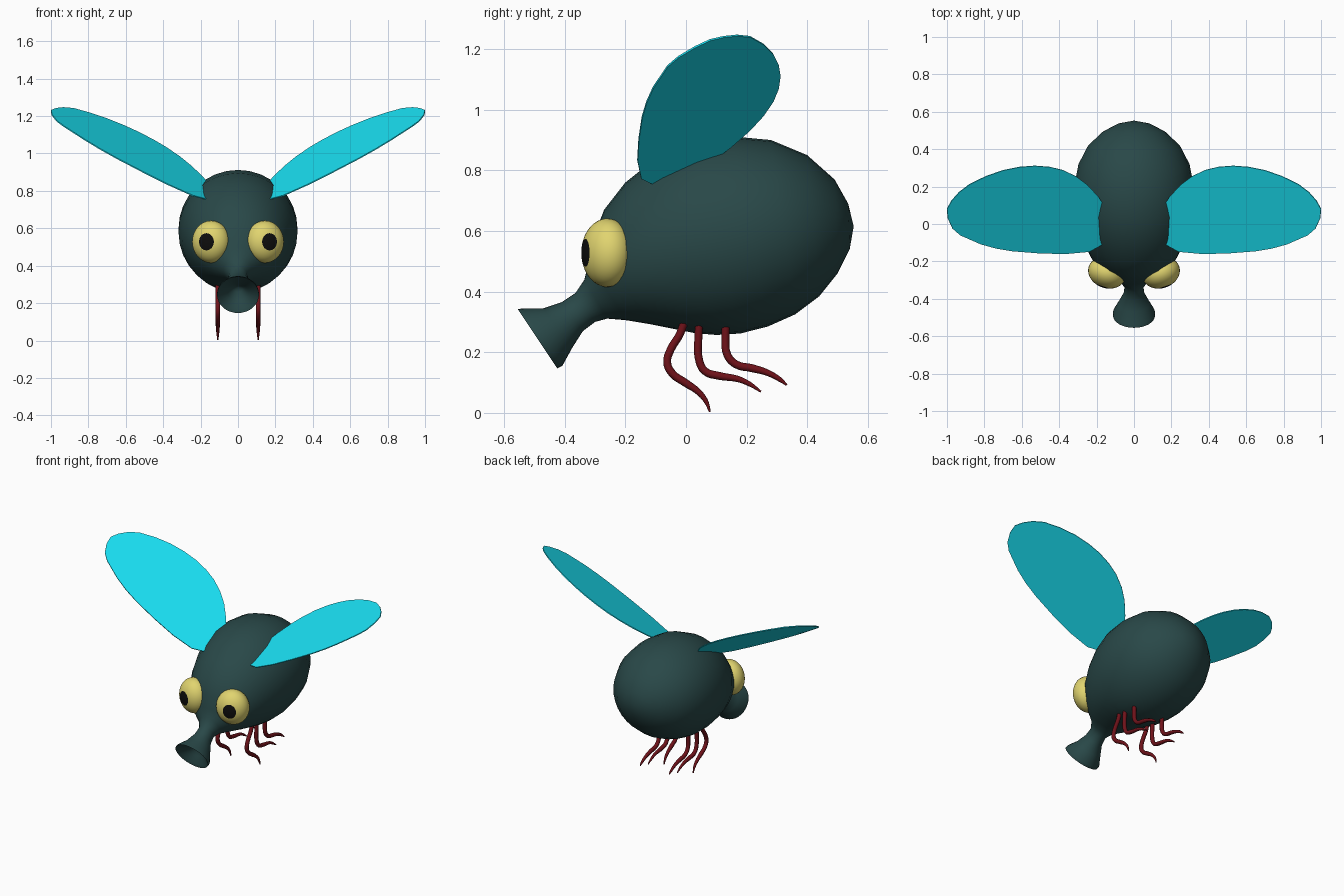
import bpy, bmesh
from math import cos, sin, pi, radians
from mathutils import Matrix, Vector

if "Cube" in bpy.data.objects:
    bpy.data.objects.remove(bpy.data.objects["Cube"])


def material(name, rgb):
    m = bpy.data.materials.new(name)
    m.diffuse_color = (*rgb, 1)
    m.use_nodes = True
    m.node_tree.nodes["Principled BSDF"].inputs["Base Color"].default_value = m.diffuse_color
    return m


BODY = material("dark_teal", (0.022, 0.065, 0.065))
WING = material("cyan", (0.01, 0.75, 0.9))
EYE = material("yellow", (0.75, 0.66, 0.16))
PUPIL = material("black", (0.004, 0.004, 0.004))
LEG = material("dark_red", (0.16, 0.006, 0.01))


def finish(bm, name, mats, smooth=None):
    bmesh.ops.recalc_face_normals(bm, faces=bm.faces)
    me = bpy.data.meshes.new(name)
    bm.to_mesh(me)
    bm.free()
    ob = bpy.data.objects.new(name, me)
    bpy.context.collection.objects.link(ob)
    for m in mats:
        me.materials.append(m)
    if smooth:
        bpy.ops.object.select_all(action='DESELECT')
        bpy.context.view_layer.objects.active = ob
        ob.select_set(True)
        bpy.ops.object.shade_smooth_by_angle(angle=radians(smooth))
    return ob


# Body and trunk: elliptical rings, each given as top y,z, bottom y,z, half width
rings = [
    (-.435, .295, -.41, .26, .025), (-.47, .305, -.41, .215, .055),
    (-.535, .333, -.427, .168, .098),
    (-.555, .342, -.425, .147, .112), (-.535, .345, -.408, .155, .112),
    (-.47, .345, -.375, .215, .083), (-.41, .365, -.34, .27, .056),
    (-.365, .395, -.30, .30, .05), (-.335, .44, -.26, .311, .078),
    (-.32, .50, -.20, .306, .135), (-.305, .58, -.12, .293, .19),
    (-.27, .67, -.04, .277, .235), (-.20, .76, .03, .263, .27),
    (-.10, .84, .10, .257, .30), (.02, .895, .18, .262, .318),
    (.15, .912, .27, .285, .318), (.28, .90, .36, .325, .297),
    (.40, .85, .44, .385, .245), (.49, .77, .50, .46, .165),
    (.535, .69, .54, .54, .083),
]
SEG = 32
bm = bmesh.new()
loops = []
for ty, tz, by, bz, w in rings:
    c = Vector((0, (ty + by) / 2, (tz + bz) / 2))
    up = Vector((0, (ty - by) / 2, (tz - bz) / 2))
    loops.append([bm.verts.new(c + up * cos(a) + Vector((w * sin(a), 0, 0)))
                  for a in (2 * pi * i / SEG for i in range(SEG))])
for a, b in zip(loops, loops[1:]):
    for i in range(SEG):
        j = (i + 1) % SEG
        bm.faces.new((a[i], a[j], b[j], b[i]))
for loop, tip in ((loops[0], (0, -.415, .285)), (loops[-1], (0, .553, .615))):
    t = bm.verts.new(tip)
    for i in range(SEG):
        bm.faces.new((loop[i], loop[(i + 1) % SEG], t))
finish(bm, "body", [BODY], 50)

# Wing outline seen from above; height follows a tilted plane
outline = [
    (.10, -.02), (.15, .08), (.19, .145), (.25, .21), (.31, .255), (.38, .288),
    (.45, .305), (.53, .311), (.61, .305), (.70, .287), (.79, .256), (.88, .212),
    (.935, .17), (.975, .125), (1.0, .08), (.995, .03), (.97, -.025),
    (.93, -.06), (.82, -.108), (.74, -.13), (.65, -.145), (.51, -.156),
    (.37, -.16), (.24, -.148), (.17, -.11),
]


def wing(side, name):
    bm = bmesh.new()
    bm.faces.new([bm.verts.new((side * x, y, .72 + .488 * x + .43 * y - .12 * max(0, x - .9)))
                  for x, y in outline])
    ob = finish(bm, name + "_wing", [WING])
    mod = ob.modifiers.new("thickness", 'SOLIDIFY')
    mod.thickness, mod.offset = .006, 0


# Eye: ellipsoid with its pole facing forward and outward, pupil around the pole
def eye(side, name):
    bm = bmesh.new()
    bmesh.ops.create_uvsphere(bm, u_segments=32, v_segments=30, radius=1)
    for f in bm.faces:
        f.material_index = int(f.calc_center_median().normalized().z > cos(radians(24)))
    bm.transform(Matrix.Translation((side * .144, -.26, .528))
                 @ Matrix.Rotation(side * radians(19), 4, 'Z')
                 @ Matrix.Diagonal((.103, .083, .113, 1))
                 @ Matrix.Rotation(pi / 2, 4, 'X'))
    finish(bm, name + "_eye", [EYE, PUPIL], 60)


# Legs: tapered bent tubes, paths in the side plane
leg_paths = {
    "front": [(0, .32), (-.02, .26), (-.05, .21), (-.062, .165), (-.045, .13),
              (0, .098), (.04, .07), (.065, .04), (.079, .004)],
    "middle": [(.045, .32), (.041, .25), (.042, .18), (.062, .138), (.11, .122),
               (.17, .112), (.21, .095), (.247, .07)],
    "back": [(.135, .32), (.13, .25), (.137, .19), (.165, .16), (.22, .147),
             (.27, .132), (.31, .11), (.332, .092)],
}


def leg(side, name, path):
    cu = bpy.data.curves.new(name, 'CURVE')
    cu.dimensions = '3D'
    cu.bevel_depth, cu.bevel_resolution = .013, 2
    cu.resolution_u, cu.use_fill_caps = 4, True
    sp = cu.splines.new('BEZIER')
    sp.bezier_points.add(len(path) - 1)
    for i, (p, (y, z)) in enumerate(zip(sp.bezier_points, path)):
        p.co = (side * .108, y, z)
        p.handle_left_type = p.handle_right_type = 'AUTO'
        p.radius = (.25, .6, .8)[len(path) - 1 - i] if i > len(path) - 4 else 1
    cu.materials.append(LEG)
    bpy.context.collection.objects.link(bpy.data.objects.new(name, cu))


for side, name in ((-1, "left"), (1, "right")):
    wing(side, name)
    eye(side, name)
    for key, path in leg_paths.items():
        leg(side, f"{name}_{key}_leg", path)
